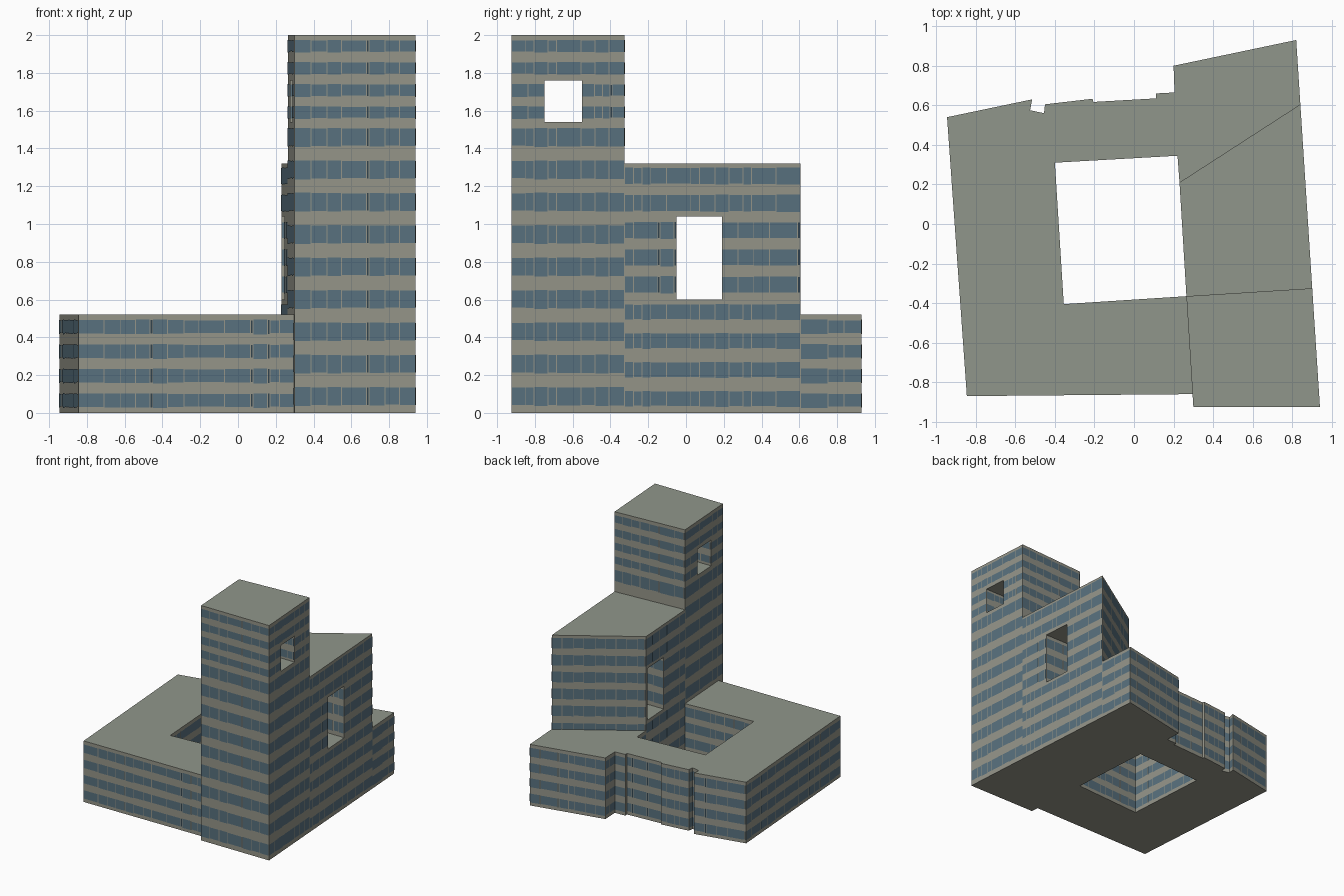
import bpy, bmesh, random
from mathutils import Vector

if "Cube" in bpy.data.objects:
    bpy.data.objects.remove(bpy.data.objects["Cube"])
rng = random.Random(4)


def material(name, rgb):
    m = bpy.data.materials.new(name)
    m.use_nodes = True
    m.diffuse_color = (*rgb, 1)
    bsdf = m.node_tree.nodes["Principled BSDF"]
    bsdf.inputs["Base Color"].default_value = (*rgb, 1)
    bsdf.inputs["Roughness"].default_value = 0.8
    return m


STONE = material("stone", (0.30, 0.30, 0.25))
ROOF = material("roof", (0.28, 0.305, 0.258))
GLASS = material("blue glass", (0.098, 0.165, 0.21))
DARK = material("dark glass", (0.03, 0.055, 0.075))


def add_object(name, bm, mats):
    mesh = bpy.data.meshes.new(name)
    bm.to_mesh(mesh)
    bm.free()
    for m in mats:
        mesh.materials.append(m)
    obj = bpy.data.objects.new(name, mesh)
    bpy.context.collection.objects.link(obj)
    return obj


def prism(name, outline, z0, z1):
    """Upright block over a plan outline."""
    bm = bmesh.new()
    face = bm.faces.new([bm.verts.new((x, y, z0)) for x, y in outline])
    top = bmesh.ops.extrude_face_region(bm, geom=[face])["geom"]
    bmesh.ops.translate(bm, vec=(0, 0, z1 - z0),
                        verts=[v for v in top if isinstance(v, bmesh.types.BMVert)])
    bmesh.ops.recalc_face_normals(bm, faces=bm.faces)
    return add_object(name, bm, [STONE, ROOF])


def cut_opening(obj, hole):
    """Square passage through a block along x."""
    y0, y1, z0, z1 = hole
    cutter = prism("cutter", [(0, y0), (1.2, y0), (1.2, y1), (0, y1)], z0, z1)
    cutter.hide_render = True
    mod = obj.modifiers.new("opening", 'BOOLEAN')
    mod.operation, mod.solver, mod.object = 'DIFFERENCE', 'EXACT', cutter
    graph = bpy.context.evaluated_depsgraph_get()
    mesh = bpy.data.meshes.new_from_object(obj.evaluated_get(graph))
    obj.modifiers.clear()
    obj.data = mesh
    bpy.data.objects.remove(cutter)


def colour_roof(obj):
    for p in obj.data.polygons:
        p.material_index = 1 if p.normal.z > 0.5 else 0


def glaze(bm, a, b, bands, low=0.0, high=2.0):
    """Window bands on the wall a-b, whose outside is on the right of a-b."""
    a, b = Vector(a), Vector(b)
    length = (b - a).length
    if length <= 0.031:  # too narrow for a window
        return
    d = (b - a) / length
    out = Vector((d.y, -d.x)) * 0.003
    widths = []
    while sum(w for w, _ in widths) < length - 0.03:
        widths.append((rng.choice((0.05, 0.08, 0.08, 0.09, 0.14)), 0))
        if rng.random() < 0.2 and length > 0.15:
            widths.append((0.014, 1))
    scale = length / sum(w for w, _ in widths)
    s = 0.0
    for w, mat in widths:
        w *= scale
        p, q = a + d * (s + 0.0025) + out, a + d * (s + w - 0.0025) + out
        s += w
        lift = rng.uniform(-0.004, 0.004)
        for z0, z1 in bands:
            z0, z1 = max(z0 + lift, low), min(z1 - lift / 2, high)
            if z1 - z0 > 0.02:
                f = bm.faces.new([bm.verts.new(c) for c in (
                    (*p, z0), (*q, z0), (*q, z1), (*p, z1))])
                f.material_index = mat


def at_y(a, b, y):
    return Vector(a).lerp(Vector(b), (y - a[1]) / (b[1] - a[1]))


def glaze_around(bm, a, b, bands, hole, low=0.0):
    """Glaze a wall while leaving its opening free."""
    inside = [r for r in bands if hole[2] < r[0] < hole[3]]
    glaze(bm, a, b, [r for r in bands if r not in inside], low)
    near, far = sorted(hole[:2], key=lambda y: abs(y - a[1]))
    glaze(bm, a, at_y(a, b, near), inside)
    glaze(bm, at_y(a, b, far), b, inside)


def glaze_passage(bm, east, west, bands, hole):
    """Glaze both side walls inside an opening."""
    inside = [r for r in bands if hole[2] < r[0] < hole[3]]
    y0, y1 = hole[:2]
    glaze(bm, at_y(*east, y0), at_y(*west, y0), inside)
    glaze(bm, at_y(*west, y1), at_y(*east, y1), inside)


# Shared corners of the plan
front_w, front_e = (0.30, -0.925), (0.94, -0.925)
mid_sw, mid_se = (0.265, -0.365), (0.901, -0.325)
mid_nw, mid_ne = (0.23, 0.21), (0.841, 0.605)
base_join = (0.297, -0.86)
BASE_H, MID_H, TOWER_H = 0.52, 1.32, 2.0

# Floor bands
base_bands = [(0.03 + 0.13 * i, 0.102 + 0.13 * i) for i in range(4)]
mid_bands = [(0.035 + 0.153 * i, 0.115 + 0.153 * i) for i in range(4)]
mid_bands += [(0.635 + 0.144 * i, 0.722 + 0.144 * i) for i in range(5)]
tower_bands = [(0.04 + 0.1715 * i, 0.135 + 0.1715 * i) for i in range(9)]
tower_bands += [(1.56 + 0.117 * i, 1.622 + 0.117 * i) for i in range(4)]

# Low block wrapped round the courtyard
base_plan = [
    (-0.945, 0.54), (-0.845, -0.87), base_join, mid_sw,
    (-0.355, -0.405), (-0.40, 0.31), (0.22, 0.345), mid_nw, mid_ne,
    (0.82, 0.93), (0.20, 0.80), (0.205, 0.665), (0.11, 0.66), (0.11, 0.635),
    (-0.205, 0.617), (-0.21, 0.633), (-0.45, 0.605), (-0.455, 0.56),
    (-0.525, 0.575), (-0.515, 0.63)]
colour_roof(prism("low_block", base_plan, 0, BASE_H))
bm = bmesh.new()
hidden = [(base_join, mid_sw), (mid_nw, mid_ne)]
for a, b in zip(base_plan, base_plan[1:] + base_plan[:1]):
    if (a, b) not in hidden:
        glaze(bm, a, b, base_bands)
add_object("low_block_windows", bm, [GLASS, DARK])

# Middle block with its large opening
mid_hole = (-0.05, 0.19, 0.60, 1.04)
middle = prism("middle_block", [mid_sw, mid_se, mid_ne, mid_nw], 0, MID_H)
cut_opening(middle, mid_hole)
colour_roof(middle)
bm = bmesh.new()
glaze_around(bm, mid_se, mid_ne, mid_bands, mid_hole)
glaze_around(bm, mid_nw, mid_sw, mid_bands, mid_hole)
glaze(bm, mid_ne, mid_nw, mid_bands, BASE_H)
glaze_passage(bm, (mid_se, mid_ne), (mid_nw, mid_sw), mid_bands, mid_hole)
add_object("middle_block_windows", bm, [GLASS, DARK])

# Tower with its small opening
tower_hole = (-0.75, -0.55, 1.54, 1.76)
tower = prism("tower", [front_w, front_e, mid_se, mid_sw], 0, TOWER_H)
cut_opening(tower, tower_hole)
colour_roof(tower)
bm = bmesh.new()
glaze(bm, front_w, front_e, tower_bands)
glaze_around(bm, front_e, mid_se, tower_bands, tower_hole)
glaze_around(bm, mid_sw, front_w, tower_bands, tower_hole, BASE_H)
glaze(bm, base_join, front_w, tower_bands, 0, BASE_H)
glaze(bm, mid_se, mid_sw, tower_bands, MID_H)
glaze_passage(bm, (front_e, mid_se), (mid_sw, front_w), tower_bands, tower_hole)
add_object("tower_windows", bm, [GLASS, DARK])
